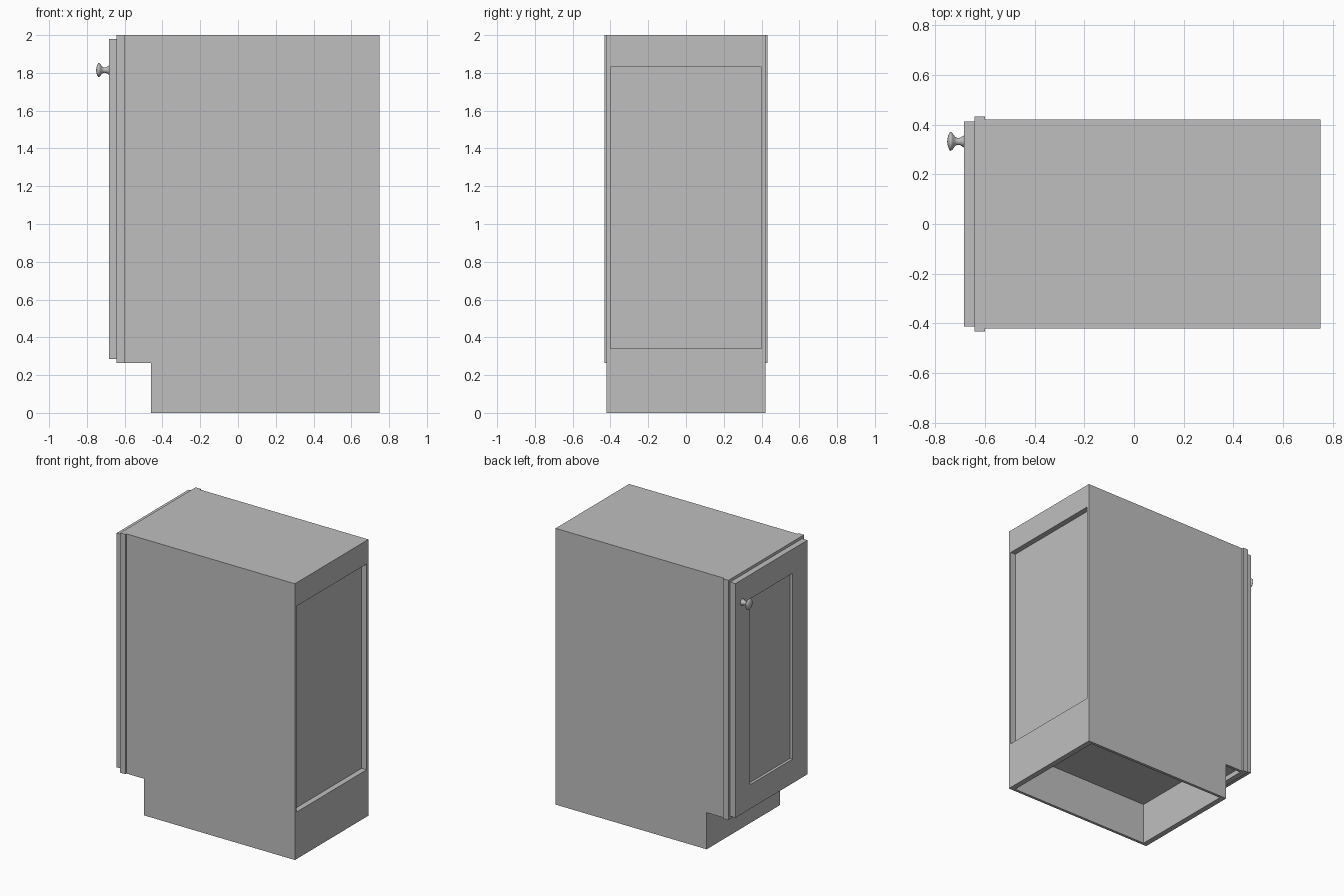
import bpy, bmesh, math
from mathutils import Matrix

if "Cube" in bpy.data.objects:
    bpy.data.objects.remove(bpy.data.objects["Cube"], do_unlink=True)

# Single painted finish
grey = bpy.data.materials.new("light grey")
grey.use_nodes = True
grey.diffuse_color = (0.52, 0.52, 0.52, 1)
grey.node_tree.nodes["Principled BSDF"].inputs["Base Color"].default_value = (0.52, 0.52, 0.52, 1)


def finish(name, bm):
    bmesh.ops.recalc_face_normals(bm, faces=bm.faces)
    mesh = bpy.data.meshes.new(name)
    bm.to_mesh(mesh)
    bm.free()
    mesh.materials.append(grey)
    obj = bpy.data.objects.new(name, mesh)
    bpy.context.collection.objects.link(obj)
    return obj


def box(name, x, y, z):
    """Box from (min, max) ranges."""
    bm = bmesh.new()
    size = [r[1] - r[0] for r in (x, y, z)]
    mid = [(r[0] + r[1]) / 2 for r in (x, y, z)]
    bmesh.ops.create_cube(bm, size=1, matrix=Matrix.Translation(mid) @ Matrix.Diagonal((*size, 1)))
    return finish(name, bm)


def panel_frame(name, x, half_w, z, stile, rail_low, rail_top):
    """Rectangular frame in the yz plane, as one clean ring."""
    bm = bmesh.new()
    outer = [(-half_w, z[0]), (half_w, z[0]), (half_w, z[1]), (-half_w, z[1])]
    w = half_w - stile
    lo, hi = z[0] + rail_low, z[1] - rail_top
    inner = [(-w, lo), (w, lo), (w, hi), (-w, hi)]
    a = [bm.verts.new((x[0], *p)) for p in outer]
    b = [bm.verts.new((x[0], *p)) for p in inner]
    faces = [bm.faces.new((a[i], a[(i + 1) % 4], b[(i + 1) % 4], b[i])) for i in range(4)]
    ext = bmesh.ops.extrude_face_region(bm, geom=faces, use_keep_orig=True)
    verts = [g for g in ext["geom"] if isinstance(g, bmesh.types.BMVert)]
    bmesh.ops.translate(bm, verts=verts, vec=(x[1] - x[0], 0, 0))
    return finish(name, bm)


HALF, T = 0.42, 0.02          # half width of the body, side thickness
BACK, FRONT = 0.75, -0.60     # ends of the body along x
TOE_X, TOE_Z = -0.46, 0.265   # toe notch
INNER = (-HALF + T, HALF - T)

# Side panels with the toe notch cut out of the lower corner
outline = [(BACK, 0), (BACK, 2), (FRONT, 2), (FRONT, TOE_Z), (TOE_X, TOE_Z), (TOE_X, 0)]
for name, y in (("side_panel_left", HALF - T), ("side_panel_right", -HALF)):
    bm = bmesh.new()
    face = bm.faces.new([bm.verts.new((px, y, pz)) for px, pz in outline])
    ext = bmesh.ops.extrude_face_region(bm, geom=[face], use_keep_orig=True)
    bmesh.ops.translate(bm, vec=(0, T, 0),
                        verts=[g for g in ext["geom"] if isinstance(g, bmesh.types.BMVert)])
    finish(name, bm)

# Carcass between the sides
box("top_panel", (FRONT, BACK - 0.04), INNER, (1.96, 2.0))
box("bottom_deck", (FRONT, BACK - 0.04), INNER, (0.30, 0.34))
box("toe_kick", (TOE_X, TOE_X + 0.04), INNER, (0, 0.30))
box("back_rail_upper", (BACK - 0.04, BACK), INNER, (1.83, 2.0))
box("back_rail_lower", (BACK - 0.04, BACK), INNER, (0, 0.34))
box("back_panel", (BACK - 0.06, BACK - 0.04), INNER, (0.34, 1.96))

# Face frame, slightly wider than the body
panel_frame("face_frame", (-0.642, FRONT), 0.432, (TOE_Z, 2.0), 0.09, 0.09, 0.09)

# Door: frame with a recessed centre panel
panel_frame("door_frame", (-0.684, -0.642), 0.412, (0.285, 1.98), 0.17, 0.175, 0.175)
box("door_panel", (-0.664, -0.65), (-0.242, 0.242), (0.46, 1.805))

# Turned knob: (distance from the door, radius)
profile = [(0, 0), (0, 0.024), (0.006, 0.021), (0.014, 0.015), (0.026, 0.014), (0.036, 0.019),
           (0.045, 0.032), (0.052, 0.038), (0.056, 0.037), (0.062, 0.026), (0.066, 0.012), (0.067, 0)]
bm = bmesh.new()
verts = [bm.verts.new((-0.684 - d, r, 0)) for d, r in profile]
edges = [bm.edges.new(pair) for pair in zip(verts, verts[1:])]
bmesh.ops.spin(bm, geom=verts + edges, cent=(0, 0, 0), axis=(1, 0, 0),
               angle=math.tau, steps=32, use_merge=True)
bmesh.ops.remove_doubles(bm, verts=bm.verts, dist=1e-5)
knob = finish("door_knob", bm)
knob.location = (0, 0.332, 1.815)
for p in knob.data.polygons:
    p.use_smooth = True
